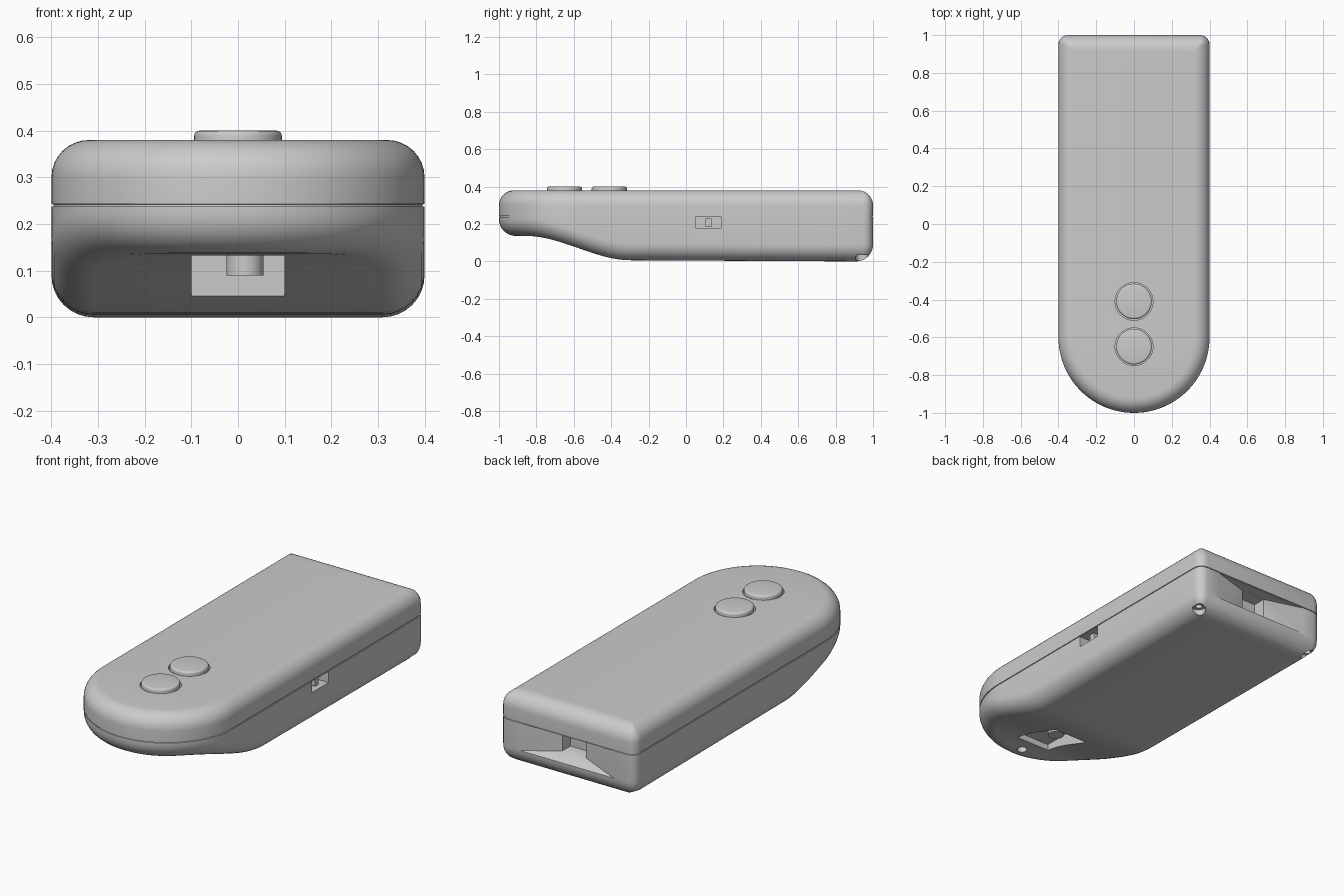
import bpy, bmesh
from math import sin, cos, pi
from mathutils import Vector

if "Cube" in bpy.data.objects:
    bpy.data.objects.remove(bpy.data.objects["Cube"])

TOP, SEAM = 0.38, 0.24


def make_object(name, bm):
    bmesh.ops.recalc_face_normals(bm, faces=bm.faces)
    mesh = bpy.data.meshes.new(name)
    bm.to_mesh(mesh)
    bm.free()
    ob = bpy.data.objects.new(name, mesh)
    bpy.context.collection.objects.link(ob)
    return ob


def box(name, x, y, z):
    bm = bmesh.new()
    bmesh.ops.create_cube(bm, size=1)
    for v in bm.verts:
        v.co = Vector((a[0] + (c + 0.5) * (a[1] - a[0]) for a, c in zip((x, y, z), v.co)))
    return make_object(name, bm)


def lathe(name, x, y, profile, n=48):
    """Vertical turned part from (radius, z) pairs."""
    bm = bmesh.new()
    rings = [[bm.verts.new((x + r * cos(2 * pi * i / n), y + r * sin(2 * pi * i / n), z))
              for i in range(n)] for r, z in profile]
    for a, b in zip(rings, rings[1:]):
        for i in range(n):
            j = (i + 1) % n
            bm.faces.new((a[i], a[j], b[j], b[i]))
    bm.faces.new(rings[0])
    bm.faces.new(rings[-1])
    return make_object(name, bm)


def smooth(ob, angle=0.5):
    bpy.ops.object.select_all(action='DESELECT')
    ob.select_set(True)
    bpy.context.view_layer.objects.active = ob
    bpy.ops.object.shade_smooth_by_angle(angle=angle)


def half_outline(d):
    """Right half of the plan outline inset by d: round nose to square tail."""
    pts = [((0.4 - d) * sin(i * pi / 48), -0.6 - (0.4 - d) * cos(i * pi / 48)) for i in range(25)]
    pts += [(0.4 - d, -0.6 + 0.04 * i) for i in range(1, 37)]
    r = max(0.05 - d, 0.012)
    pts += [(0.4 - d - r + r * cos(i * pi / 12), 1 - d - r + r * sin(i * pi / 12)) for i in range(7)]
    return pts


def belly(y):
    """Height of the underside, rising toward the nose."""
    t = min(max((-0.3 - y) / 0.55, 0), 1)
    return 0.127 * t * t * (3 - 2 * t) + 0.005 * max(0.91 - y, 0)


# Body: inset outlines stacked from underside to top, with a seam groove
RB, RT, N = 0.09, 0.08, 8
levels = []
for i in range(N + 1):
    a = pi / 2 * i / N
    levels.append((RB * (1 - sin(a)), lambda y, h=RB * (1 - cos(a)): belly(y) + h))
for d, z in ((0, SEAM - 0.003), (0.004, SEAM - 0.002), (0.004, SEAM + 0.002), (0, SEAM + 0.003)):
    levels.append((d, lambda y, z=z: z))
for i in range(N + 1):
    a = pi / 2 * i / N
    levels.append((RT * (1 - cos(a)), lambda y, z=TOP - RT * (1 - sin(a)): z))

bm = bmesh.new()
rings = []
for d, height in levels:
    half = half_outline(d)
    loop = half + [(-x, y) for x, y in reversed(half)]
    rings.append([bm.verts.new((x, y, height(y))) for x, y in loop])
n = len(rings[0])
for a, b in zip(rings, rings[1:]):
    for i in range(n):
        j = (i + 1) % n
        bm.faces.new((a[i], a[j], b[j], b[i]))
for cap in (rings[0], rings[-1]):
    for i in range(n // 2 - 1):
        bm.faces.new((cap[i], cap[i + 1], cap[n - 2 - i], cap[n - 1 - i]))
bmesh.ops.remove_doubles(bm, verts=bm.verts, dist=0.0003)
body = make_object("body", bm)

# Tail window: wide shallow funnel narrowing to a square port
funnel = box("window_cutter", (-1, 1), (0, 1), (0, 1))
for v in funnel.data.vertices:
    outer, high = v.co.y > 0.5, v.co.z > 0.5
    v.co = (v.co.x * (0.31 if outer else 0.07), 1.01 if outer else 0.94,
            0.236 if high else (0.085 if outer else 0.12))
cutters = [funnel, box("port_cutter", (-0.07, 0.07), (0.87, 0.98), (0.12, 0.2355))]

# Side switch slot and lanyard pocket under the nose
cutters += [box("slot_cutter", (0.34, 0.5), (0.05, 0.19), (0.178, 0.2365)),
            box("pocket_cutter", (-0.1, 0.1), (-0.8, -0.5), (-0.1, 0.165))]

# Screw holes in the underside
for x, y, z in ((0.36, 0.94, 0.0), (-0.36, 0.94, 0.0), (0, -0.885, 0.13)):
    r = 0.034 if x else 0.025
    cutters.append(lathe("screw_cutter", x, y, [(r, -0.2), (r, z + 0.035), (r * 0.5, z + 0.035),
                                               (r * 0.5, z + 0.09)], 24))

# Wells around the buttons
BUTTONS = (("menu_button", -0.41), ("select_button", -0.65))
for name, y in BUTTONS:
    cutters.append(lathe("well_cutter", 0, y, [(0.1, 0.35), (0.1, 0.5)]))

bpy.context.view_layer.objects.active = body
for c in cutters:
    c.hide_render = True
    m = body.modifiers.new("cut", 'BOOLEAN')
    m.operation, m.solver, m.object = 'DIFFERENCE', 'EXACT', c
    bpy.ops.object.modifier_apply(modifier=m.name)
    bpy.data.objects.remove(c)
smooth(body)

# Round buttons with softened rims
for name, y in BUTTONS:
    rim = [(0.083 + 0.011 * cos(i * pi / 8), 0.389 + 0.011 * sin(i * pi / 8)) for i in range(5)]
    smooth(lathe(name, 0, y, [(0.094, 0.345)] + rim))

# Lanyard post in the pocket and slide tab in the side slot
smooth(lathe("lanyard_post", 0.015, -0.6, [(0.04, 0.09), (0.04, 0.17)], 32))
box("slide_tab", (0.33, 0.38), (0.105, 0.135), (0.185, 0.23))
